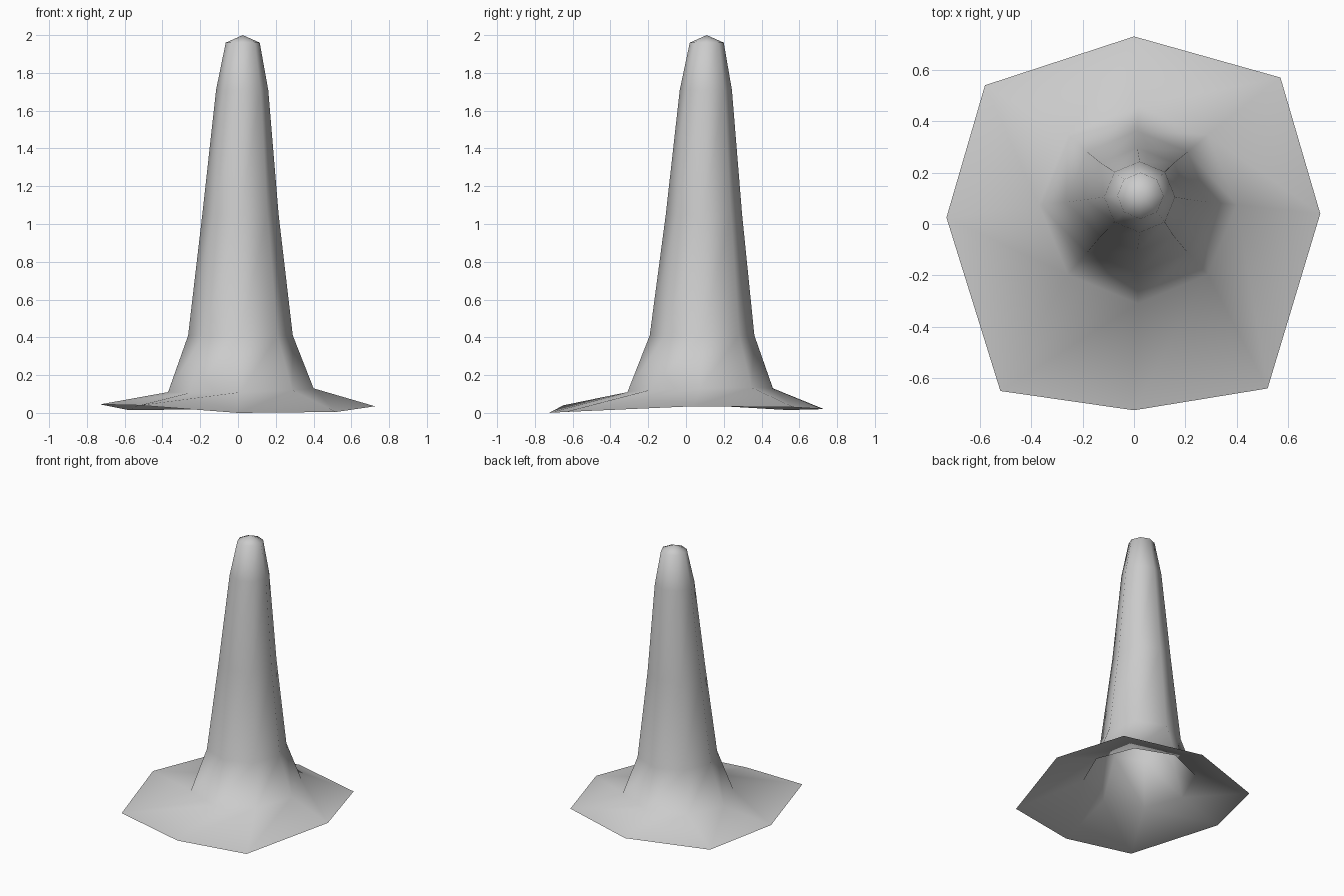
import bpy
import bmesh
from math import sin, cos, pi

cube = bpy.data.objects.get("Cube")
if cube:
    bpy.data.objects.remove(cube, do_unlink=True)

SIDES = 8

# Stone colour
stone = bpy.data.materials.new("grey_stone")
stone.use_nodes = True
colour = (0.6, 0.6, 0.6, 1)
stone.diffuse_color = colour
stone.node_tree.nodes["Principled BSDF"].inputs["Base Color"].default_value = colour

# Uneven foot outline, anticlockwise from the model's left
foot = [(0.725, 0.04, 0.035), (0.57, 0.57, 0.03), (0, 0.73, 0.02), (-0.58, 0.54, 0.015),
        (-0.73, 0.025, 0.045), (-0.52, -0.65, 0.04), (0, -0.725, 0), (0.52, -0.64, 0.005)]

# Rings of the spire: centre x, centre y, height, radius, tilt
rings = [(0.015, 0.075, 0.12, 0.385, 0.01),
         (0.013, 0.085, 0.41, 0.277, 0),
         (0.013, 0.095, 1.05, 0.202, 0),
         (0.022, 0.105, 1.71, 0.138, 0),
         (0.025, 0.11, 1.96, 0.09, 0)]

bm = bmesh.new()
loops = [[bm.verts.new(p) for p in foot]]
for cx, cy, z, r, tilt in rings:
    loop = []
    for i in range(SIDES):
        a = 2 * pi * i / SIDES
        loop.append(bm.verts.new((cx + r * cos(a), cy + r * sin(a),
                                  z + tilt * (cos(a) + sin(a)))))
    loops.append(loop)

# Skin between neighbouring rings, open underneath
for low, high in zip(loops, loops[1:]):
    for i in range(SIDES):
        j = (i + 1) % SIDES
        bm.faces.new((low[i], low[j], high[j], high[i]))

# Blunt tip
tip = bm.verts.new((0.025, 0.11, 2.0))
for i in range(SIDES):
    bm.faces.new((loops[-1][i], loops[-1][(i + 1) % SIDES], tip))

for f in bm.faces:
    f.smooth = True
mesh = bpy.data.meshes.new("stalagmite")
bm.to_mesh(mesh)
bm.free()
mesh.materials.append(stone)
bpy.context.collection.objects.link(bpy.data.objects.new("stalagmite", mesh))
